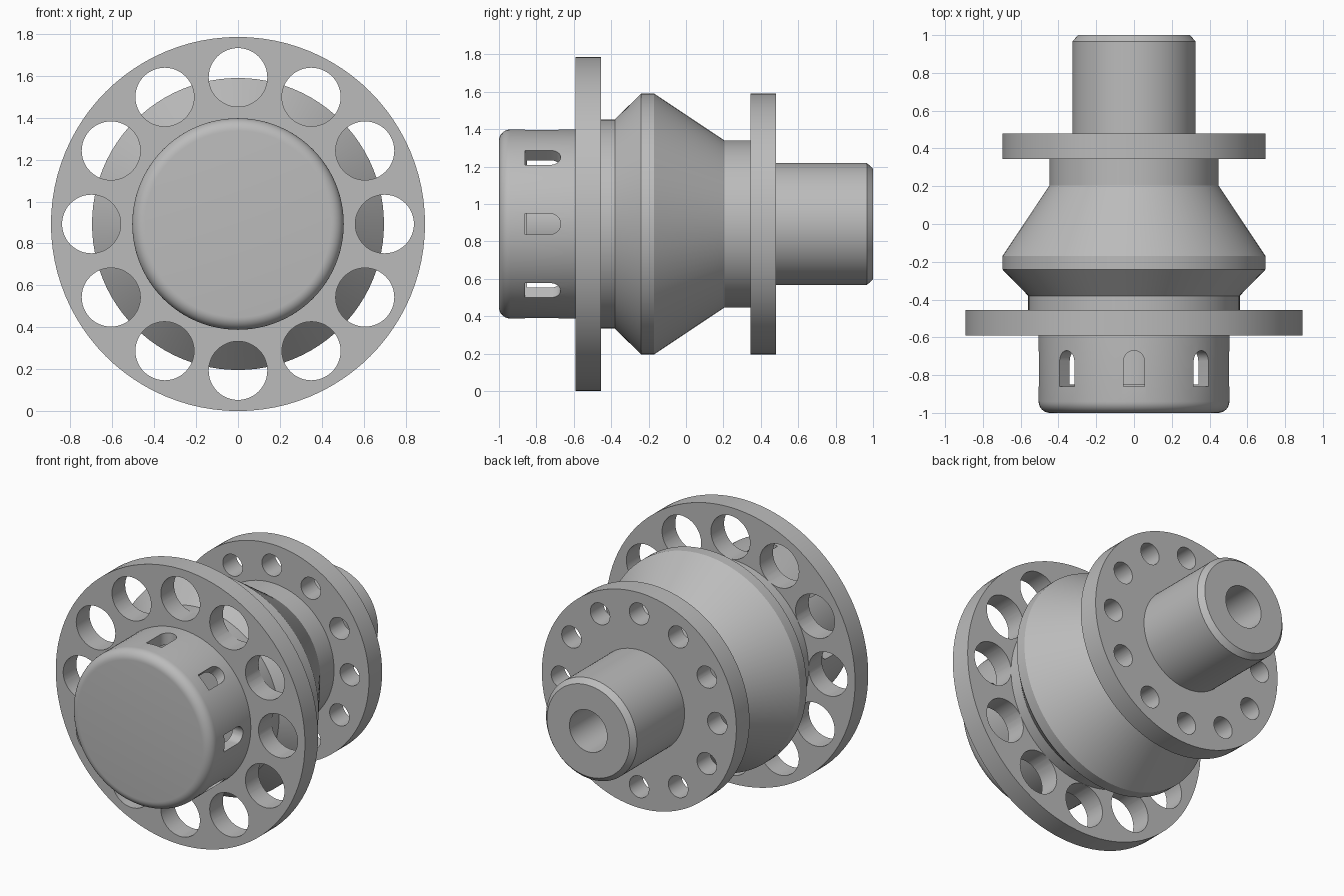
import bpy, bmesh, math
from mathutils import Matrix, Vector

if "Cube" in bpy.data.objects:
    bpy.data.objects.remove(bpy.data.objects["Cube"], do_unlink=True)

AXIS_Z = 0.893
SEGMENTS = 96

steel = bpy.data.materials.new("grey_steel")
steel.use_nodes = True
grey = (0.5, 0.5, 0.5, 1)
steel.diffuse_color = grey
steel.node_tree.nodes["Principled BSDF"].inputs["Base Color"].default_value = grey


def finish(name, bm):
    """Turn a bmesh built around the y axis into an object on the hub axis."""
    bmesh.ops.recalc_face_normals(bm, faces=bm.faces)
    mesh = bpy.data.meshes.new(name)
    bm.to_mesh(mesh)
    bm.free()
    mesh.materials.append(steel)
    obj = bpy.data.objects.new(name, mesh)
    obj.location.z = AXIS_Z
    bpy.context.collection.objects.link(obj)
    return obj


def lathe(name, profile):
    """Revolve a list of (y, radius) points around the y axis."""
    bm = bmesh.new()
    verts = [bm.verts.new((0, y, r)) for y, r in profile]
    edges = [bm.edges.new(pair) for pair in zip(verts, verts[1:])]
    bmesh.ops.spin(bm, geom=verts + edges, cent=(0, 0, 0), axis=(0, 1, 0),
                   angle=math.tau, steps=SEGMENTS)
    bmesh.ops.remove_doubles(bm, verts=bm.verts, dist=1e-5)
    return finish(name, bm)


def prism(bm, outline, sweep, matrix):
    """Add a closed prism: an outline swept along a vector."""
    face = bm.faces.new([bm.verts.new(matrix @ Vector(p)) for p in outline])
    new = bmesh.ops.extrude_face_region(bm, geom=[face], use_keep_orig=True)["geom"]
    moved = [v for v in new if isinstance(v, bmesh.types.BMVert)]
    bmesh.ops.translate(bm, verts=moved, vec=matrix.to_3x3() @ Vector(sweep))


def cut_ring(target, outline, sweep, count):
    """Cut a ring of equal openings around the hub axis."""
    bm = bmesh.new()
    for i in range(count):
        prism(bm, outline, sweep, Matrix.Rotation(math.tau * i / count, 4, "Y"))
    cutter = finish(target.name + "_cutter", bm)
    cutter.hide_render = True
    mod = target.modifiers.new("openings", "BOOLEAN")
    mod.operation, mod.solver, mod.object = "DIFFERENCE", "EXACT", cutter
    bpy.context.view_layer.objects.active = target
    bpy.ops.object.modifier_apply(modifier=mod.name)
    bpy.data.objects.remove(cutter, do_unlink=True)


def flange(name, front, back, radius, hole_ring, hole_radius):
    """Disc with twelve round holes."""
    disc = lathe(name, [(front, 0), (front, radius), (back, radius), (back, 0)])
    circle = [(hole_radius * math.cos(math.tau * i / 48), front - 0.1,
               hole_ring + hole_radius * math.sin(math.tau * i / 48)) for i in range(48)]
    cut_ring(disc, circle, (0, back - front + 0.2, 0), 12)
    return disc


# Hollow front cap with rounded rim and eight round-ended slots
fillet = 0.06
rim = [(-1 + fillet - fillet * math.cos(a), 0.505 - fillet + fillet * math.sin(a))
       for a in (math.pi / 2 * i / 8 for i in range(9))]
cap = lathe("front_cap", [(-1, 0)] + rim +
            [(-0.59, 0.505), (-0.59, 0.43), (-0.85, 0.43), (-0.85, 0)])
half = 0.055
slot = [(-half, -0.86, 0.36), (half, -0.86, 0.36)]
slot += [(half * math.cos(a), -0.725 + half * math.sin(a), 0.36)
         for a in (math.pi * i / 12 for i in range(13))]
cut_ring(cap, slot, (0, 0, 0.25), 8)

parts = [
    cap,
    # Core inside the cap
    lathe("cap_core", [(-0.85, 0), (-0.85, 0.25), (-0.59, 0.25), (-0.59, 0)]),
    # Drilled flanges
    flange("front_flange", -0.59, -0.455, 0.893, 0.70, 0.14),
    flange("rear_flange", 0.345, 0.48, 0.697, 0.56, 0.07),
    # Double cone body with a neck at each end
    lathe("hub_body", [(-0.455, 0), (-0.455, 0.56), (-0.38, 0.56), (-0.24, 0.697),
                       (-0.17, 0.697), (0.205, 0.447), (0.345, 0.447), (0.345, 0)]),
    # Bored, chamfered rear shaft
    lathe("rear_shaft", [(0.48, 0), (0.48, 0.326), (0.967, 0.326), (1, 0.296),
                         (1, 0.135), (0.485, 0.135), (0.485, 0)]),
]

bpy.ops.object.select_all(action="DESELECT")
for part in parts:
    part.select_set(True)
bpy.context.view_layer.objects.active = cap
bpy.ops.object.shade_smooth_by_angle(angle=math.radians(30))
